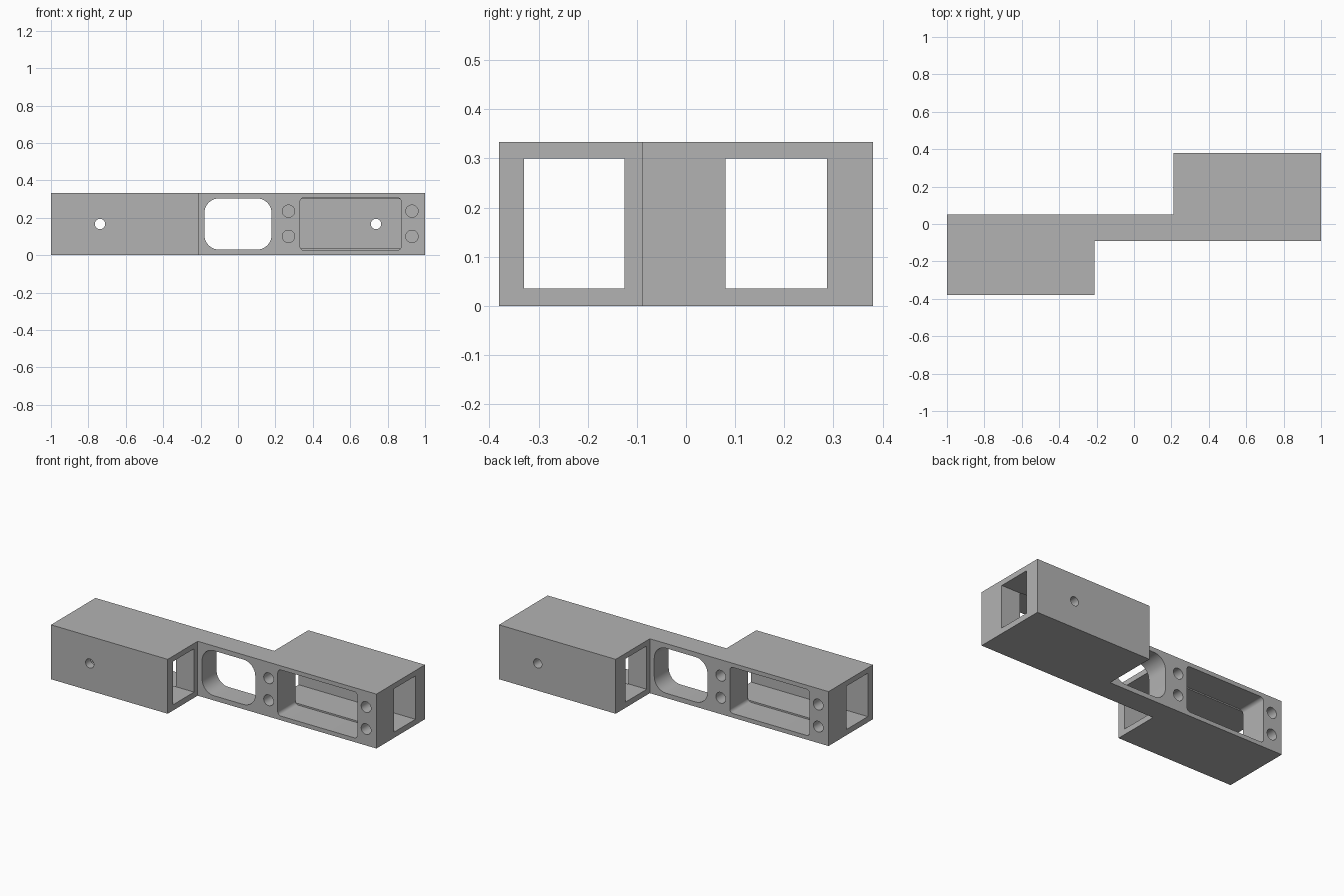
import bpy, bmesh, math
from mathutils import Vector

cube = bpy.data.objects.get("Cube")
if cube:
    bpy.data.objects.remove(cube, do_unlink=True)

H = 0.333
MID = H / 2

gray = bpy.data.materials.new("matte_gray")
gray.use_nodes = True
gray.diffuse_color = (0.45, 0.45, 0.45, 1)
gray.node_tree.nodes["Principled BSDF"].inputs["Base Color"].default_value = (0.45, 0.45, 0.45, 1)


def prism(name, points, direction):
    """Extrude a closed outline of 3D points along a direction."""
    bm = bmesh.new()
    face = bm.faces.new([bm.verts.new(p) for p in points])
    out = bmesh.ops.extrude_face_region(bm, geom=[face])
    bmesh.ops.translate(bm, vec=Vector(direction),
                        verts=[v for v in out["geom"] if isinstance(v, bmesh.types.BMVert)])
    bmesh.ops.recalc_face_normals(bm, faces=bm.faces)
    mesh = bpy.data.meshes.new(name)
    bm.to_mesh(mesh)
    bm.free()
    mesh.materials.append(gray)
    obj = bpy.data.objects.new(name, mesh)
    bpy.context.collection.objects.link(obj)
    return obj


def slot(name, x, z, width, height, radius, y0, y1, steps=10):
    """Rounded rectangle in the xz plane, running from y0 to y1."""
    pts = []
    for i, (sx, sz) in enumerate([(1, 1), (-1, 1), (-1, -1), (1, -1)]):
        for k in range(steps + 1):
            a = math.pi / 2 * (i + k / steps)
            p = Vector((x + sx * (width / 2 - radius) + radius * math.cos(a), y0,
                        z + sz * (height / 2 - radius) + radius * math.sin(a)))
            if not pts or (p - pts[-1]).length > 1e-5:
                pts.append(p)
    if (pts[0] - pts[-1]).length < 1e-5:
        pts.pop()
    return prism(name, pts, (0, y1 - y0, 0))


def round_hole(name, x, z, r, y0, y1):
    return slot(name, x, z, 2 * r, 2 * r, r, y0, y1, 8)


# Stepped body: two offset blocks joined by a web
outline = [(-1, -0.38), (-0.21, -0.38), (-0.21, -0.09), (1, -0.09),
           (1, 0.38), (0.21, 0.38), (0.21, 0.05), (-1, 0.05)]
body = prism("bracket_body", [(x, y, 0) for x, y in outline], (0, 0, H))

# Central window through the web
cutters = [slot("window_cutter", 0, MID, 0.36, 0.275, 0.08, -0.2, 0.2)]

# Each end: tunnel, pocket, insert holes and a hole in the outer wall
for s, near, far, face, outer in [(1, 0.08, 0.287, -0.09, 0.38),
                                  (-1, -0.125, -0.33, 0.05, -0.38)]:
    ends = [(near, 0.035), (far, 0.035), (far, 0.3), (near, 0.3)]
    cutters.append(prism("tunnel_cutter", [(s * 0.15, y, z) for y, z in ends], (s * 0.9, 0, 0)))
    cutters.append(slot("pocket_cutter", s * 0.602, MID, 0.54, 0.282, 0.022,
                        face - s * 0.05, near + s * 0.003))
    for x in (0.27, 0.93):
        for z in (0.1, 0.235):
            cutters.append(round_hole("insert_hole_cutter", s * x, z, 0.033,
                                      face - s * 0.05, face + s * 0.12))
    cutters.append(round_hole("wall_hole_cutter", s * 0.738, MID, 0.028,
                              far - s * 0.05, outer + s * 0.05))

for cutter in cutters:
    cutter.hide_render = True
    mod = body.modifiers.new(cutter.name, "BOOLEAN")
    mod.operation = "DIFFERENCE"
    mod.solver = "EXACT"
    mod.object = cutter

# Bake the cuts and drop the cutters
bpy.context.view_layer.update()
graph = bpy.context.evaluated_depsgraph_get()
baked = bpy.data.meshes.new_from_object(body.evaluated_get(graph))
body.modifiers.clear()
body.data = baked
for cutter in cutters:
    bpy.data.objects.remove(cutter, do_unlink=True)

# Smooth the rounded cuts, keep the edges sharp
bpy.ops.object.select_all(action="DESELECT")
body.select_set(True)
bpy.context.view_layer.objects.active = body
bpy.ops.object.shade_smooth_by_angle(angle=math.radians(30))
